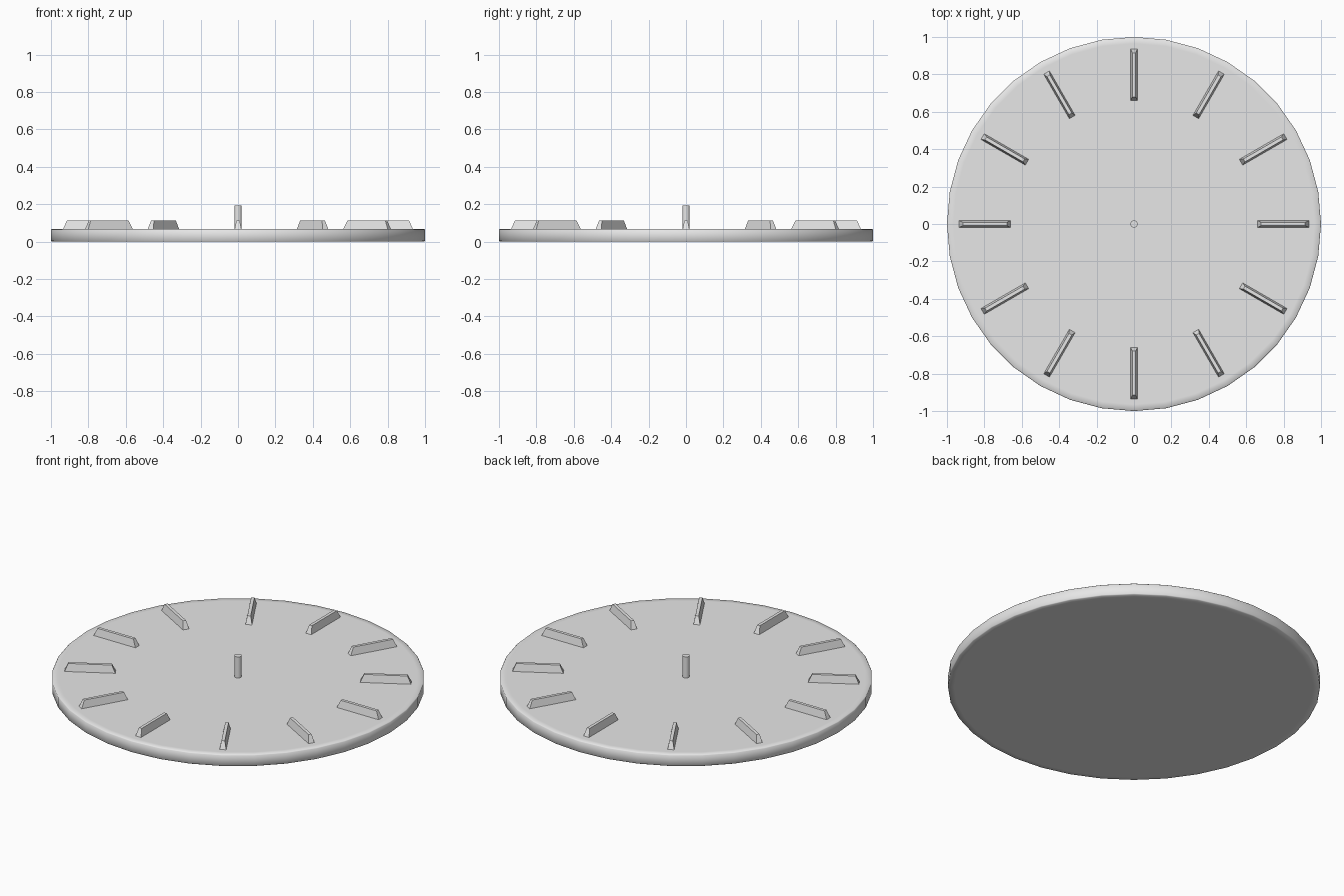
import bpy, bmesh, math
from mathutils import Matrix, Vector

cube = bpy.data.objects.get("Cube")
if cube:
    bpy.data.objects.remove(cube, do_unlink=True)

grey = bpy.data.materials.new("light_grey")
grey.use_nodes = True
colour = (0.8, 0.8, 0.8, 1)
grey.diffuse_color = colour
grey.node_tree.nodes["Principled BSDF"].inputs["Base Color"].default_value = colour

DISC_TOP = 0.068
MARK_TOP = 0.112


def finish(name, bm, smooth=False):
    bmesh.ops.recalc_face_normals(bm, faces=bm.faces)
    for face in bm.faces:
        face.smooth = smooth
    mesh = bpy.data.meshes.new(name)
    bm.to_mesh(mesh)
    bm.free()
    mesh.materials.append(grey)
    obj = bpy.data.objects.new(name, mesh)
    bpy.context.collection.objects.link(obj)
    return obj


def lathe(name, profile, sides):
    """Stack rings of (radius, height) and cap both ends."""
    bm = bmesh.new()
    rings = []
    for radius, z in profile:
        rings.append([bm.verts.new((radius * math.cos(a), radius * math.sin(a), z))
                      for a in (math.tau * i / sides for i in range(sides))])
    for low, high in zip(rings, rings[1:]):
        for i in range(sides):
            j = (i + 1) % sides
            bm.faces.new((low[i], low[j], high[j], high[i]))
    bm.faces.new(rings[0])
    bm.faces.new(rings[-1])
    return finish(name, bm, smooth=True)


# Dial plate with softly rounded rim
rim = [(0.965, 0), (0.996, 0), (1, 0.004)]
lathe("dial_plate", rim + [(r, DISC_TOP - z) for r, z in reversed(rim)], 36)

# Centre pin with flat ends
pin = lathe("centre_pin", [(0.02, DISC_TOP - 0.01), (0.02, 0.193)], 16)
for face in pin.data.polygons:
    face.use_smooth = abs(face.normal.z) < 0.5

# Twelve tapered hour markers
INNER, OUTER, HALF_WIDTH = 0.66, 0.935, 0.018
for hour in range(12):
    bm = bmesh.new()
    bmesh.ops.create_cube(bm, size=2)
    for v in bm.verts:
        top = v.co.z > 0
        half_length = (OUTER - INNER) / 2 - (0.02 if top else 0)
        v.co = Vector(((INNER + OUTER) / 2 + v.co.x * half_length,
                       v.co.y * (0.009 if top else HALF_WIDTH),
                       MARK_TOP if top else DISC_TOP - 0.001))
    bm.transform(Matrix.Rotation(math.tau * hour / 12, 4, "Z"))
    finish(f"hour_marker_{hour + 1}", bm)
